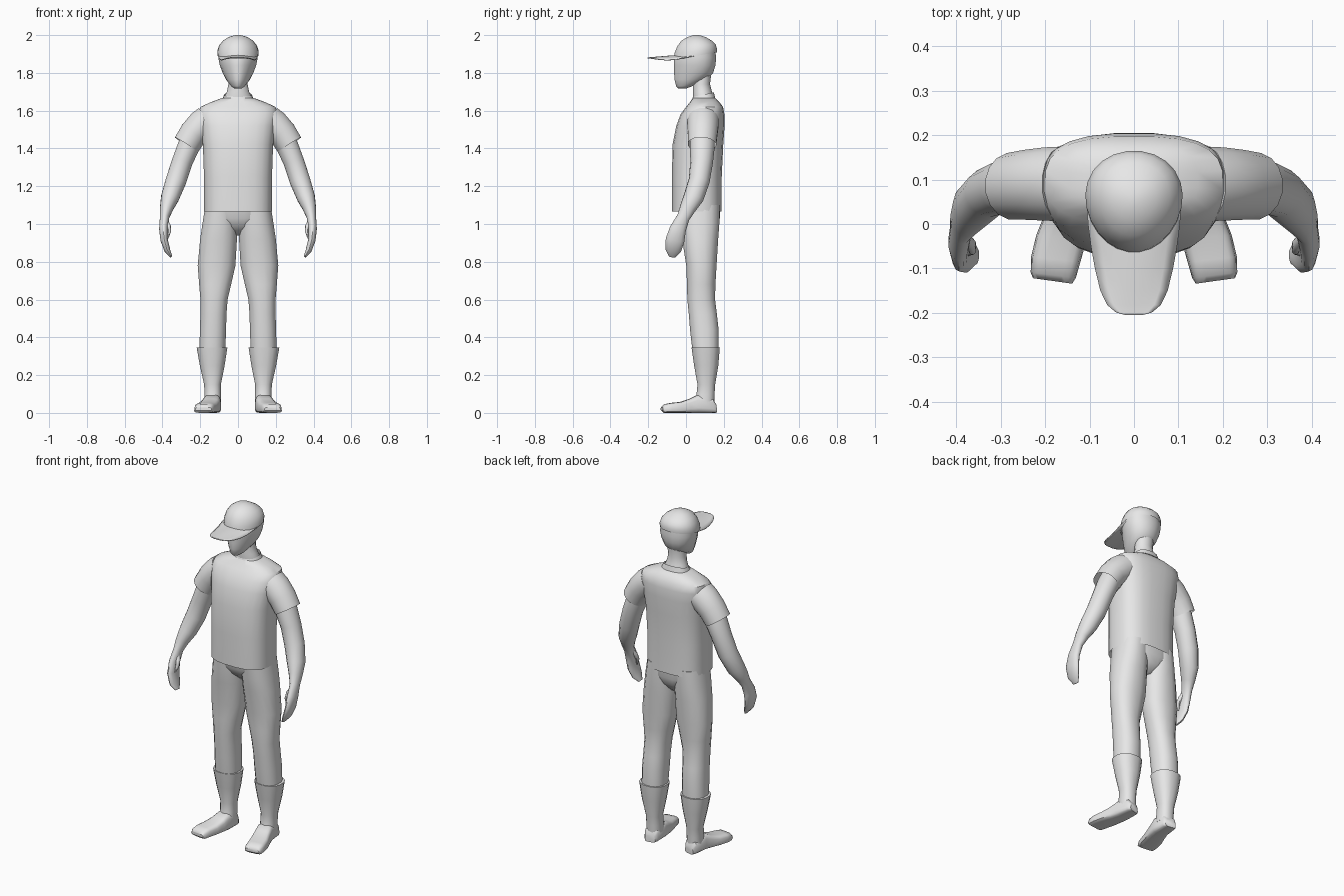
import bpy, bmesh, math
from mathutils import Vector

grey = bpy.data.materials.new("light_grey")
grey.diffuse_color = (0.8, 0.8, 0.8, 1)
X, Y, Z = Vector((1, 0, 0)), Vector((0, 1, 0)), Vector((0, 0, 1))


def finish(name, bm, mirror=False, angle=50):
    bmesh.ops.recalc_face_normals(bm, faces=bm.faces)
    me = bpy.data.meshes.new(name)
    bm.to_mesh(me)
    bm.free()
    ob = bpy.data.objects.new(name, me)
    bpy.context.collection.objects.link(ob)
    me.materials.append(grey)
    if mirror:
        mod = ob.modifiers.new("mirror", 'MIRROR')
        mod.use_mirror_merge = False
    bpy.ops.object.select_all(action='DESELECT')
    ob.select_set(True)
    bpy.context.view_layer.objects.active = ob
    bpy.ops.object.shade_smooth_by_angle(angle=math.radians(angle))
    return ob


def loft(name, rings, n=16, p=2.0, taper=0.0, caps=(True, True), mirror=False, angle=50):
    """Skin superellipse rings given as (centre, u radius vector, v radius vector)."""
    bm = bmesh.new()
    loops = []
    for c, u, v in rings:
        loop = []
        for i in range(n):
            a = 2 * math.pi * (i + 0.5) / n
            s, t = (math.copysign(abs(f(a)) ** (2 / p), f(a)) for f in (math.cos, math.sin))
            loop.append(bm.verts.new(c + u * s * (1 + taper * t) + v * t))
        loops.append(loop)
    for a, b in zip(loops, loops[1:]):
        for i in range(n):
            j = (i + 1) % n
            bm.faces.new((a[i], a[j], b[j], b[i]))
    for loop, on in zip((loops[0], loops[-1]), caps):
        if on:
            bm.faces.new(loop)
    return finish(name, bm, mirror, angle)


def level(rows, cx=0.0):
    """Rows (z, y front, y back, x left, x right) or (z, y front, y back, half width)."""
    out = []
    for z, y0, y1, *xs in rows:
        x0, x1 = xs if len(xs) == 2 else (-xs[0], xs[0])
        out.append((Vector(((x0 + x1) / 2, (y0 + y1) / 2, z)), X * (x1 - x0) / 2, Y * (y1 - y0) / 2))
    return out


def limb(rows):
    """Rows (x, y, z, radius across, radius front to back), squared to the path."""
    pts = [Vector(r[:3]) for r in rows]
    out = []
    for i, r in enumerate(rows):
        t = (pts[min(i + 1, len(pts) - 1)] - pts[max(i - 1, 0)]).normalized()
        u = Y.cross(t).normalized()
        out.append((pts[i], u * r[3], t.cross(u) * r[4]))
    return out


# Shirt body and sleeves
loft("shirt_body", level([
    (1.065, -.075, .19, .18), (1.25, -.075, .19, .181), (1.42, -.072, .198, .187),
    (1.52, -.052, .205, .2), (1.58, -.03, .204, .21), (1.62, .0, .197, .2),
    (1.645, .02, .178, .145), (1.667, .035, .155, .085)]),
    n=24, p=2.7, caps=(False, True))
loft("sleeve", limb([
    (.16, .09, 1.545, .085, .085), (.19, .09, 1.525, .083, .084),
    (.235, .088, 1.48, .077, .08), (.2725, .085, 1.42, .074, .076)]),
    caps=(True, False), mirror=True)
# Collar
loft("collar", [
    (Vector((0, .09, 1.65)), X * .088, Vector((0, .067, .012))),
    (Vector((0, .092, 1.685)), X * .073, Vector((0, .056, .012)))], p=2.4, caps=(False, False))

# Arms with mitten hands and thumbs
loft("arm", limb([
    (.225, .087, 1.49, .058, .065), (.262, .086, 1.41, .06, .066), (.295, .083, 1.33, .056, .06),
    (.328, .07, 1.23, .056, .056), (.36, .04, 1.14, .049, .054), (.378, .01, 1.085, .036, .043),
    (.389, -.014, 1.035, .025, .034), (.394, -.042, .975, .024, .043), (.391, -.058, .915, .02, .05),
    (.374, -.068, .86, .016, .042), (.354, -.072, .827, .007, .018)]), n=14, mirror=True)
loft("thumb", limb([
    (.383, -.025, 1.02, .012, .014), (.367, -.045, .99, .012, .014),
    (.364, -.058, .96, .01, .012), (.372, -.066, .925, .004, .006)]), n=8, mirror=True)

# Trousers
loft("trouser_seat", level([
    (1.11, -.045, .183, .17), (1.03, -.035, .18, .165), (.985, -.01, .165, .11),
    (.94, .04, .13, .03)]), n=20, p=2.4)
loft("trouser_leg", level([
    (1.1, -.04, .18, .005, .174), (1.0, -.032, .178, .002, .19), (.92, -.022, .172, .004, .202),
    (.78, .0, .163, .012, .215), (.68, .004, .157, .035, .207), (.6, .006, .155, .054, .2),
    (.52, .014, .165, .06, .2), (.44, .02, .174, .062, .203), (.33, .033, .173, .066, .205)]),
    p=2.3, mirror=True)

# Boots: shaft and foot
loft("boot_shaft", level([
    (.345, .028, .18, .055, .22), (.25, .042, .172, .07, .203), (.15, .06, .155, .09, .18),
    (.1, .055, .152, .09, .178), (.05, .045, .15, .09, .178)]), p=2.3, mirror=True)
foot = []
for y, x0, x1, top in [(.157, .1, .16, .045), (.14, .091, .173, .075), (.06, .09, .185, .095),
                       (.02, .097, .198, .075), (-.03, .108, .218, .058), (-.08, .122, .23, .053),
                       (-.115, .132, .231, .046), (-.128, .14, .226, .03)]:
    low = .012 if y < -.12 else 0
    foot.append((Vector(((x0 + x1) / 2, y, (top + low) / 2)),
                 Vector(((x1 - x0) / 2, .006, 0)), Z * (top - low) / 2))
loft("boot_foot", foot, p=4, taper=-.08, mirror=True, angle=40)

# Neck and head
loft("neck", level([
    (1.8, .04, .135, .055), (1.74, .036, .128, .052), (1.7, .036, .138, .06),
    (1.66, .035, .15, .08), (1.62, .04, .15, .08)]))
loft("head", level([
    (1.717, -.04, .0, .018), (1.73, -.053, .035, .036), (1.765, -.062, .11, .062),
    (1.8, -.064, .145, .08), (1.84, -.065, .157, .094), (1.88, -.065, .161, .102),
    (1.92, -.05, .156, .099)]), n=20, taper=.22)

# Cap dome, its lower edge rising to the back, and curved brim
dome = level([(1.89, -.067, .164, .108), (1.915, -.062, .165, .109), (1.945, -.048, .158, .099),
              (1.97, -.026, .138, .08), (1.99, .008, .104, .05), (2.0, .04, .07, .014)])
tilts = [.018, .012, .006, 0, 0, 0]
loft("cap_dome", [(c, u, v + Z * t) for (c, u, v), t in zip(dome, tilts)],
     n=24, taper=.1, caps=(False, True))
bm = bmesh.new()
rows = []
for y, w, mid, edge in [(.05, .106, 1.893, 1.892), (.0, .103, 1.893, 1.882), (-.05, .096, 1.892, 1.871),
                        (-.1, .087, 1.888, 1.868), (-.15, .075, 1.884, 1.872), (-.182, .06, 1.881, 1.877),
                        (-.199, .04, 1.88, 1.879), (-.205, .018, 1.88, 1.88)]:
    rows.append([bm.verts.new((w * k / 4, y, mid + (edge - mid) * (k / 4) ** 2)) for k in range(-4, 5)])
for a, b in zip(rows, rows[1:]):
    for i in range(8):
        bm.faces.new((a[i], a[i + 1], b[i + 1], b[i]))
brim = finish("cap_brim", bm)
solid = brim.modifiers.new("thickness", 'SOLIDIFY')
solid.thickness = .005
solid.offset = 0
